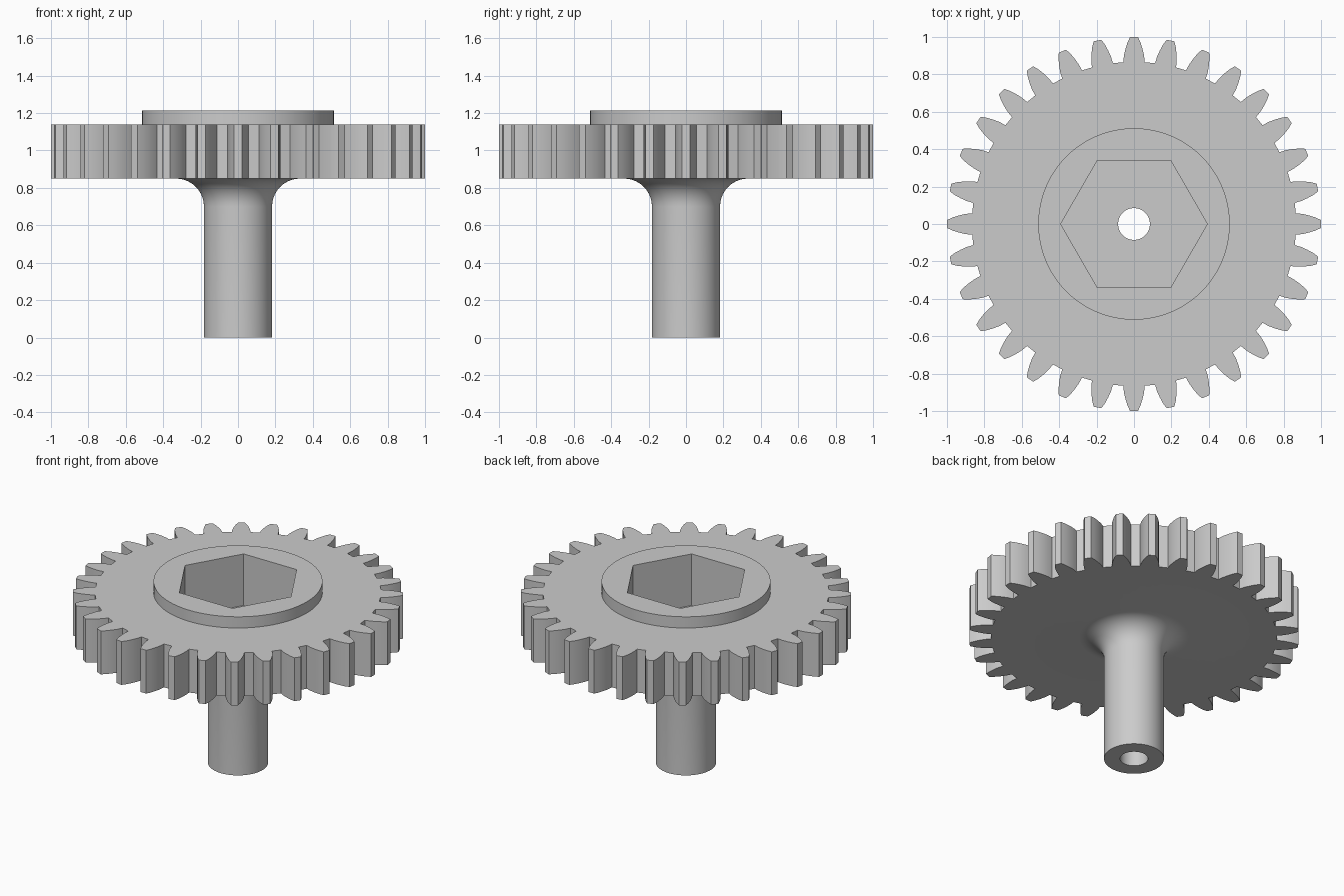
import bpy, bmesh
from math import sin, cos, pi, tau

if "Cube" in bpy.data.objects:
    bpy.data.objects.remove(bpy.data.objects["Cube"])

TEETH, SEGMENTS = 32, 96
GEAR_BOTTOM, GEAR_TOP, COLLAR_TOP, POCKET_FLOOR = 0.85, 1.14, 1.215, 0.87
COLLAR_R, HEX_R, SHAFT_R, BORE_R, FILLET = 0.512, 0.392, 0.182, 0.085, 0.15

grey = bpy.data.materials.new("plain grey")
grey.use_nodes = True
colour = (0.6, 0.6, 0.6, 1)
grey.diffuse_color = colour
grey.node_tree.nodes["Principled BSDF"].inputs["Base Color"].default_value = colour

bm = bmesh.new()


def circle(radius, count=SEGMENTS):
    return [(radius * cos(tau * i / count), radius * sin(tau * i / count)) for i in range(count)]


def gear_outline():
    # Radius and half width of the tooth, from root to tip
    flank = [(0.865, 0.057), (0.9, 0.054), (0.935, 0.046), (0.97, 0.035), (1.0, 0.021)]
    tooth = [(r, -w) for r, w in flank] + [(r, w) for r, w in reversed(flank)]
    points = []
    for i in range(TEETH):
        c, s = cos(tau * i / TEETH), sin(tau * i / TEETH)
        points += [(x * c - y * s, x * s + y * c) for x, y in tooth]
    return points


def loop(points, z):
    verts = [bm.verts.new((x, y, z)) for x, y in points]
    for a, b in zip(verts, verts[1:] + verts[:1]):
        bm.edges.new((a, b))
    return verts


def wall(a, b):
    n = len(a)
    for i in range(n):
        j = (i + 1) % n
        bm.faces.new((a[i], a[j], b[j], b[i]))


def ring_cap(outer, inner):
    edges = [bm.edges.get((v[i - 1], v[i])) for v in (outer, inner) for i in range(len(v))]
    bmesh.ops.triangle_fill(bm, edges=edges, use_beauty=True, use_dissolve=False)


# Toothed wheel
teeth_low, teeth_high = loop(gear_outline(), GEAR_BOTTOM), loop(gear_outline(), GEAR_TOP)
wall(teeth_low, teeth_high)

# Raised collar
collar_low, collar_high = loop(circle(COLLAR_R), GEAR_TOP), loop(circle(COLLAR_R), COLLAR_TOP)
ring_cap(teeth_high, collar_low)
wall(collar_low, collar_high)

# Hexagonal pocket
hex_high, hex_low = loop(circle(HEX_R, 6), COLLAR_TOP), loop(circle(HEX_R, 6), POCKET_FLOOR)
ring_cap(collar_high, hex_high)
wall(hex_high, hex_low)

# Bore through the shaft
bore_high, bore_low = loop(circle(BORE_R), POCKET_FLOOR), loop(circle(BORE_R), 0)
ring_cap(hex_low, bore_high)
wall(bore_high, bore_low)

# Shaft with a rounded fillet under the wheel
rings = [loop(circle(SHAFT_R), 0)]
ring_cap(rings[0], bore_low)
for i in range(11):
    a = pi / 2 * i / 10
    rings.append(loop(circle(SHAFT_R + FILLET * (1 - cos(a))), GEAR_BOTTOM - FILLET * (1 - sin(a))))
for low, high in zip(rings, rings[1:]):
    wall(low, high)
ring_cap(teeth_low, rings[-1])

bmesh.ops.recalc_face_normals(bm, faces=bm.faces[:])
mesh = bpy.data.meshes.new("gear_with_shaft")
bm.to_mesh(mesh)
bm.free()
mesh.materials.append(grey)
gear = bpy.data.objects.new("gear_with_shaft", mesh)
bpy.context.collection.objects.link(gear)

# Smooth round walls, crisp edges
bpy.ops.object.select_all(action='DESELECT')
gear.select_set(True)
bpy.context.view_layer.objects.active = gear
bpy.ops.object.shade_smooth_by_angle(angle=pi / 9)
